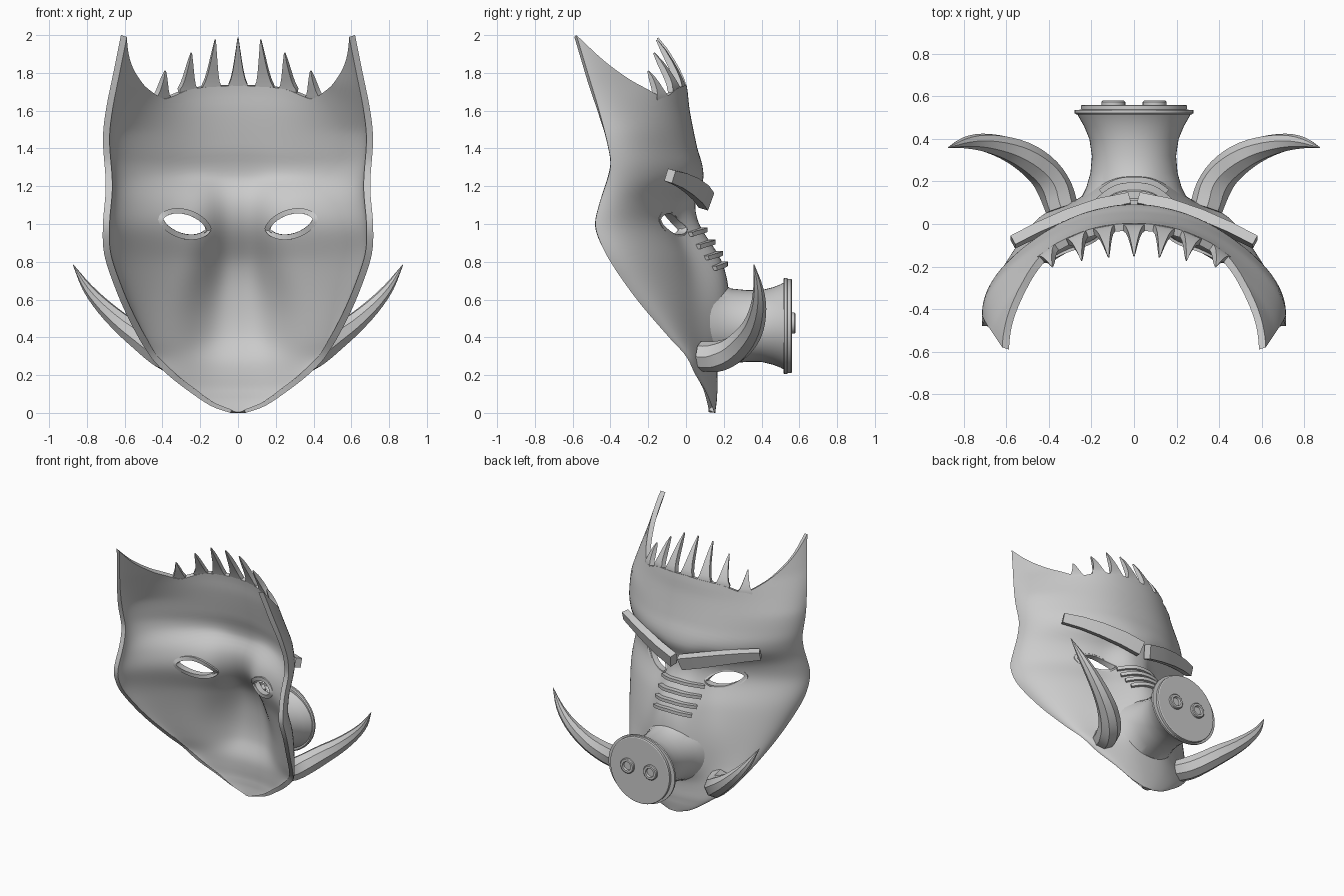
import bpy, bmesh, math
from mathutils import Vector as V

if "Cube" in bpy.data.objects:
    bpy.data.objects.remove(bpy.data.objects["Cube"])


def curve(pts):
    """Smooth interpolation through (position, value) pairs."""
    def slope(i):
        a, b = pts[max(i - 1, 0)], pts[min(i + 1, len(pts) - 1)]
        return (b[1] - a[1]) / (b[0] - a[0])

    def f(x):
        x = min(max(x, pts[0][0]), pts[-1][0])
        i = 0
        while i < len(pts) - 2 and x > pts[i + 1][0]:
            i += 1
        (x0, y0), (x1, y1) = pts[i], pts[i + 1]
        h, t = x1 - x0, (x - x0) / (x1 - x0)
        return (y0 * (1 + 2 * t) * (1 - t) ** 2 + slope(i) * h * t * (1 - t) ** 2
                + y1 * t * t * (3 - 2 * t) + slope(i + 1) * h * t * t * (t - 1))
    return f


# Mask profiles over height: rim half width, rim depth, face depth, nose height
rim_x = curve([(0, .04), (.03, .13), (.1, .24), (.2, .37), (.3, .465), (.5, .58), (.7, .665),
               (.85, .71), (1, .715), (1.2, .70), (1.45, .715), (1.6, .70), (1.8, .66), (2, .62)])
rim_y = curve([(0, .15), (.1, .11), (.2, .05), (.3, 0), (.4, -.09), (.6, -.26), (.8, -.40), (.92, -.46),
               (1, -.48), (1.1, -.46), (1.3, -.40), (1.4, -.41), (1.6, -.46), (1.8, -.52), (2, -.58)])
mid_y = curve([(0, .155), (.1, .165), (.2, .15), (.3, .13), (.6, .10), (.8, .05), (1, -.03), (1.12, -.01),
               (1.23, .075), (1.3, .085), (1.4, .06), (1.6, .02), (1.75, 0), (2, -.08)])
nose = curve([(.1, 0), (.25, .03), (.4, .1), (.6, .13), (.8, .14), (1, .1), (1.12, .06), (1.25, .01), (1.4, 0)])
nose_w = curve([(0, .26), (.5, .25), (.8, .19), (1, .165), (2, .165)])
# Top edge height over the angle from the centre to the ear
top_z = curve([(0, 1.74), (25, 1.72), (38, 1.68), (43, 1.67), (55, 1.715), (66, 1.77), (78, 1.865), (90, 2)])


def face_point(th, z):
    s, c = math.sin(th), math.cos(th)
    ear = min(max((z - 1.5) / .25, 0), 1)
    x = rim_x(z) * (s - math.copysign(.07 * math.sin(2 * th) ** 2, s)) * (1 - .25 * ear * s ** 4 * c)
    y = rim_y(z) + (mid_y(z) - rim_y(z)) * c
    return V((x, y + nose(z) * math.exp(-abs(x / nose_w(z)) ** 3), z))


def angle_at(x, z):
    lo, hi = -math.pi / 2, math.pi / 2
    for _ in range(30):
        m = (lo + hi) / 2
        lo, hi = (m, hi) if face_point(m, z).x < x else (lo, m)
    return lo


def on_face(x, z):
    return face_point(angle_at(x, z), z)


def make(name, verts, faces, mirror=False, fix=True):
    me = bpy.data.meshes.new(name)
    me.from_pydata([tuple(v) for v in verts], [], faces)
    if fix:
        bm = bmesh.new()
        bm.from_mesh(me)
        bmesh.ops.recalc_face_normals(bm, faces=bm.faces)
        bm.to_mesh(me)
        bm.free()
    ob = bpy.data.objects.new(name, me)
    bpy.context.collection.objects.link(ob)
    if mirror:
        ob.modifiers.new("mirror", 'MIRROR').use_mirror_merge = False
    return ob


def loft(name, rings, mirror=False, loop=False, caps=True):
    n, m = len(rings[0]), len(rings)
    faces = [(i * n + j, i * n + (j + 1) % n, (i + 1) % m * n + (j + 1) % n, (i + 1) % m * n + j)
             for i in range(m if loop else m - 1) for j in range(n)]
    if caps and not loop:
        faces += [tuple(range(n)), tuple(range((m - 1) * n, m * n))]
    return make(name, [p for r in rings for p in r], faces, mirror)


def tube(name, pts, sizes, sides=4, ref=(1, 0, 0), mirror=False, loop=False):
    """Sweep along pts; sizes are half extents across ref and along ref."""
    pts, rings, m = [V(p) for p in pts], [], len(pts)
    for i, p in enumerate(pts):
        t = pts[(i + 1) % m] - pts[i - 1] if loop else pts[min(i + 1, m - 1)] - pts[max(i - 1, 0)]
        t.normalize()
        s = t.cross(V(ref)).normalized()
        n = s.cross(t)
        a, b = sizes[i]
        k, ph = (math.sqrt(2), math.pi / 4) if sides == 4 else (1, 0)
        rings.append([p + s * a * k * math.cos(ph + q * 2 * math.pi / sides)
                      + n * b * k * math.sin(ph + q * 2 * math.pi / sides) for q in range(sides)])
    return loft(name, rings, mirror, loop)


# Mask shell
R, C = 70, 72
W = C + 1
verts = []
for i in range(R + 1):
    for j in range(W):
        th = (j / C * 2 - 1) * math.pi / 2
        verts.append(face_point(th, (i / R) ** 1.25 * top_z(abs(math.degrees(th)))))
shell = make("mask_shell", verts, [(i * W + j, (i + 1) * W + j, (i + 1) * W + j + 1, i * W + j + 1)
                                   for i in range(R) for j in range(C)], fix=False)
sol = shell.modifiers.new("thickness", 'SOLIDIFY')
sol.thickness, sol.offset = .035, -1


# Eye openings and their rims
def almond(k=1, n=32):
    out = []
    for q in range(n):
        a = q * 2 * math.pi / n
        s, c = math.sin(a), math.cos(a)
        out.append((.283 + .118 * k * c, 1.0 + .062 * k * s * abs(s) ** .3 + .025 * c))
    return out


cutter = loft("eye_cutter", [[(x, y, z) for x, z in almond()] for y in (-.4, .3)], mirror=True)
cutter.hide_render = True
cut = shell.modifiers.new("eyes", 'BOOLEAN')
cut.object, cut.operation, cut.solver = cutter, 'DIFFERENCE', 'EXACT'
tube("eye_rim", [on_face(x, z) - V((0, .026, 0)) for x, z in almond(1.07)], [(.014, .022)] * 32,
     ref=(0, 1, 0), mirror=True, loop=True)

# Crown of bristles growing from the top edge, leaning back
for tx, tz, ty, mir in ((0, 1.985, -.15, False), (.12, 1.975, -.155, True),
                        (.247, 1.905, -.17, True), (.385, 1.81, -.2, True)):
    bx = tx + (.02 if tx else 0)
    top = top_z(math.degrees(angle_at(bx, 1.7)))
    edge = on_face(bx + .03, top) - on_face(bx - .03, top)
    a, b = on_face(bx, top - .03), on_face(bx, top)
    a.y, b.y = a.y - .02, b.y - .02
    pts = [a, b] + [V((bx + (tx - bx) * t, b.y + (ty - b.y) * t ** 1.2, top + (tz - top) * t))
                    for t in (.12, .3, .5, .75, 1)]
    tube("bristle", pts, [(.011, .05), (.0165, .05), (.017, .038), (.017, .028), (.016, .02),
                          (.013, .011), (.004, .003)], ref=edge.normalized(), mirror=mir)

# Angry eyebrows
tube("eyebrow", [(.03, .108, 1.125), (.17, .08, 1.165), (.32, .03, 1.205), (.45, -.025, 1.235), (.57, -.085, 1.255)],
     [(.027, .05), (.027, .05), (.026, .046), (.025, .04), (.024, .034)], ref=(0, .3, 1), mirror=True)

# Nose wrinkles
for z, w in ((.945, .17), (.88, .17), (.82, .165), (.765, .15)):
    pts = []
    for q in range(13):
        u = q / 6 - 1
        pts.append(on_face(w * u, z + .025 * (1 - u * u)) + V((0, .008, 0)))
    tube("nose_wrinkle", pts, [(.02, .012)] * 13, ref=(0, 0, 1))


# Snout, its base following the face
def oval(x, y, z, rx, rz, n=48):
    return [(x + rx * math.cos(q * 2 * math.pi / n), y, z + rz * math.sin(q * 2 * math.pi / n)) for q in range(n)]


rings = [oval(0, y, .46, rx, rz) for y, rx, rz in (
    (0, .26, .235), (.17, .225, .215), (.24, .205, .198), (.32, .198, .19), (.40, .21, .19),
    (.46, .235, .205), (.5, .258, .22), (.525, .272, .235))]
loft("snout", [[(x, max(y, on_face(x, z).y - .015), z) for x, y, z in r] for r in rings], caps=False)
loft("snout_plate", [oval(0, y, .46, rx, rz) for y, rx, rz in (
    (.515, .272, .248), (.522, .28, .255), (.536, .28, .255), (.538, .25, .25), (.557, .25, .25), (.561, .244, .244))])

# Nostril rings
loft("nostril", [oval(.097, y, .475, r, r, 24) for y, r in (
    (.555, .056), (.575, .056), (.58, .05), (.58, .034), (.566, .03))], mirror=True)

# Faceted tusks
path = [(.34, .075, .30, .078), (.37, .16, .298, .082), (.42, .24, .325, .078), (.50, .308, .385, .071),
        (.60, .357, .46, .058), (.71, .383, .56, .043), (.80, .382, .665, .026), (.873, .36, .785, .002)]
axes = [curve([(i, p[k]) for i, p in enumerate(path)]) for k in range(4)]
steps = [[f(q / 3) for f in axes] for q in range(22)]
tube("tusk", [s[:3] for s in steps], [(s[3], s[3]) for s in steps], sides=8, ref=(1, -1, 0), mirror=True)

# Bake modifiers and set shading
bpy.ops.object.select_all(action='DESELECT')
for ob in bpy.context.scene.objects:
    ob.select_set(True)
bpy.context.view_layer.objects.active = shell
bpy.ops.object.convert(target='MESH')
bpy.data.objects.remove(bpy.data.objects["eye_cutter"])
bpy.ops.object.shade_smooth_by_angle(angle=math.radians(32))
